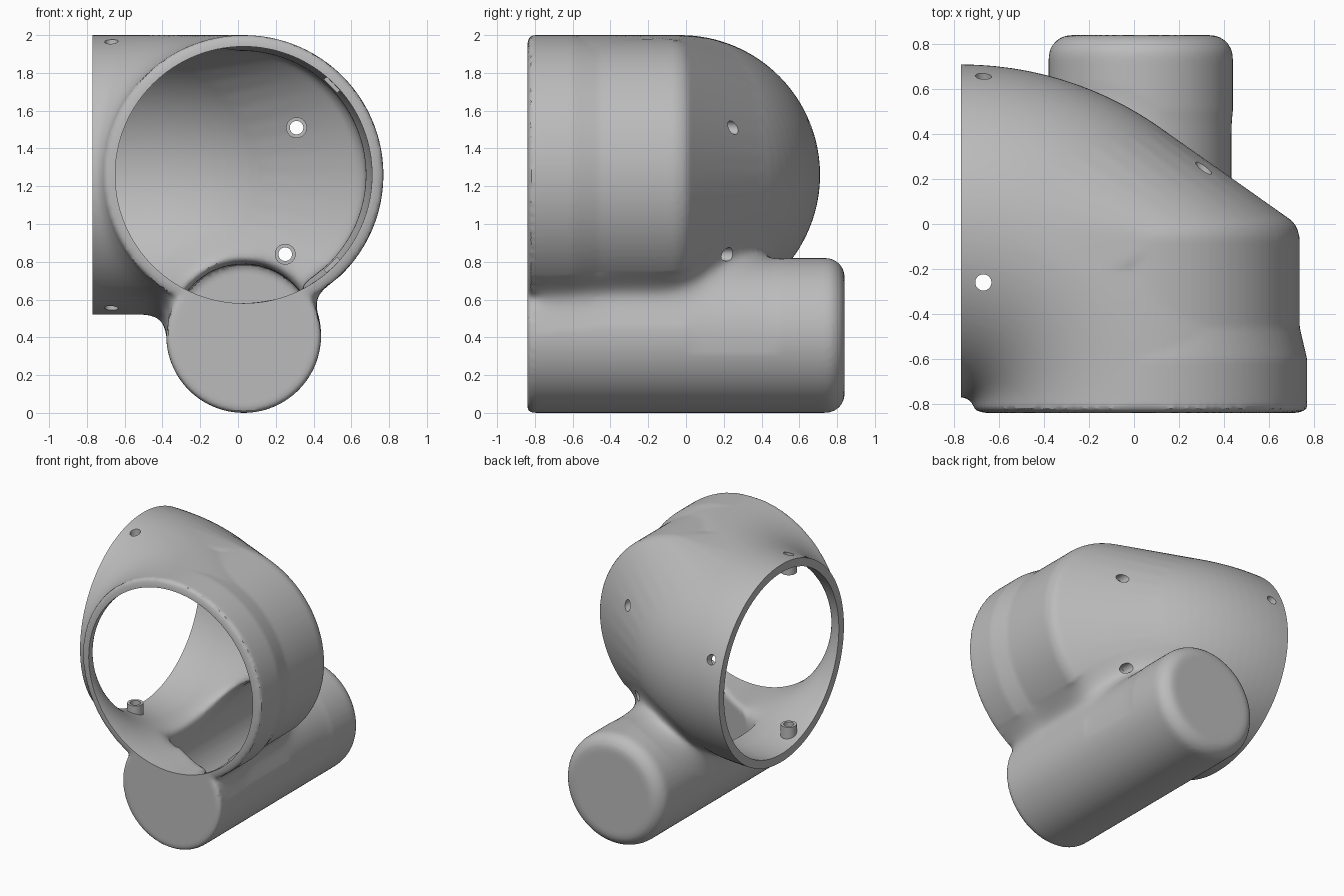
import bpy, bmesh, math
from mathutils import Vector, Matrix

if "Cube" in bpy.data.objects:
    bpy.data.objects.remove(bpy.data.objects["Cube"], do_unlink=True)

grey = bpy.data.materials.new("plain grey")
grey.use_nodes = True
GREY = (0.5, 0.5, 0.5, 1)
grey.diffuse_color = GREY
grey.node_tree.nodes["Principled BSDF"].inputs["Base Color"].default_value = GREY

PX, PY, BEND = -0.77, -0.83, 0.8          # pivot and radius of the elbow bend
CX, CZ, R = 0.03, 1.26, 0.74              # mouth centre and tube radius
BACK_X, BACK_R = 0.02, 0.717              # straight tube behind the front rim
LOW_Z, LOW_R = 0.41, 0.41                 # lower cylinder
SEG = 96
TURN = [2 * math.pi * i / SEG for i in range(SEG)]


def finish(bm, name):
    bmesh.ops.recalc_face_normals(bm, faces=bm.faces)
    me = bpy.data.meshes.new(name)
    bm.to_mesh(me)
    bm.free()
    me.materials.append(grey)
    ob = bpy.data.objects.new(name, me)
    bpy.context.collection.objects.link(ob)
    return ob


def apply(ob, kind, **settings):
    mod = ob.modifiers.new(kind, kind)
    for key, value in settings.items():
        setattr(mod, key, value)
    bpy.context.view_layer.objects.active = ob
    bpy.ops.object.modifier_apply(modifier=mod.name)


def boolean(ob, other, operation):
    apply(ob, 'BOOLEAN', object=other, operation=operation, solver='EXACT')
    bpy.data.objects.remove(other, do_unlink=True)


def ring_y(y, cx, cz, r, slant=0.0):
    return [Vector((cx + r * math.cos(a), y - slant * r * math.cos(a), cz + r * math.sin(a)))
            for a in TURN]


def bend_ring(phi, r, shift=(0, 0, 0)):
    out = Vector((math.sin(phi), math.cos(phi), 0))
    centre = Vector((PX, PY, CZ)) + out * BEND + Vector(shift)
    return [centre + out * r * math.cos(a) + Vector((0, 0, r * math.sin(a))) for a in TURN]


def loft(name, rings):
    bm = bmesh.new()
    loops = [[bm.verts.new(p) for p in ring] for ring in rings]
    for a, b in zip(loops, loops[1:]):
        for i in range(SEG):
            j = (i + 1) % SEG
            bm.faces.new((a[i], a[j], b[j], b[i]))
    bm.faces.new(loops[0])
    bm.faces.new(loops[-1])
    return finish(bm, name)


def rod(name, start, end, radius):
    start, end = Vector(start), Vector(end)
    axis = end - start
    bm = bmesh.new()
    turn = axis.to_track_quat('Z', 'Y').to_matrix().to_4x4()
    bmesh.ops.create_cone(bm, cap_ends=True, segments=32, radius1=radius, radius2=radius,
                          depth=axis.length, matrix=Matrix.Translation((start + end) / 2) @ turn)
    return finish(bm, name)


def block(name, centre, size, turn=0.0):
    bm = bmesh.new()
    m = Matrix.Translation(centre) @ Matrix.Rotation(turn, 4, 'Y') @ Matrix.Diagonal((*size, 1))
    bmesh.ops.create_cube(bm, size=1, matrix=m)
    return finish(bm, name)


def elbow(name, t, side_run, front_run):
    """Quarter bend from the side mouth to the front mouth, shrunk by t."""
    rings = [bend_ring(math.pi / 2 * i / 32, R - t) for i in range(33)]
    rings.insert(0, bend_ring(0, R - t, (-side_run, 0, 0)))
    if front_run:
        rings.append(bend_ring(math.pi / 2, R - t, (0, -front_run, 0)))
    return loft(name, rings)


def shoulder(name, t):
    """Slanted corner wrapped between the bend and the end of the front tube."""
    bm = bmesh.new()
    for i in range(9):
        for p in bend_ring(math.radians(14 + 4 * i), R - t)[::2]:
            if math.hypot(p.x - PX, p.y - PY) >= BEND - 0.001:
                bm.verts.new(p)
    for y, r in ((-0.09, 0), (-0.045, 0.003), (-0.01, 0.015), (0.015, 0.035)):
        for p in ring_y(y - t * 0.6, BACK_X, CZ, BACK_R - r - t):
            bm.verts.new(p)
    hull = bmesh.ops.convex_hull(bm, input=bm.verts)
    spare = {v for v in hull["geom_interior"] if isinstance(v, bmesh.types.BMVert)}
    spare |= {v for v in bm.verts if not v.link_faces}
    bmesh.ops.delete(bm, geom=list(spare), context='VERTS')
    return finish(bm, name)


def round_end(y, side, radius, r):
    steps = [math.pi / 2 * i / 6 for i in range(7)]
    return [ring_y(y + side * r * (1 - math.sin(a)), CX, LOW_Z, radius - r * (1 - math.cos(a)))
            for a in steps]


def soften(ob, voxel, wall, band, rounds):
    """Even mesh, then relax the joint with the lower cylinder into a fillet."""
    apply(ob, 'REMESH', mode='VOXEL', voxel_size=voxel)
    group = ob.vertex_groups.new(name="fillet")
    joint = []
    for v in ob.data.vertices:
        x, y, z = v.co
        to_low = abs(math.hypot(x - CX, z - LOW_Z) - LOW_R)
        to_bend = abs(math.hypot(math.hypot(x - PX, y - PY) - BEND, z - CZ) - R + wall)
        to_tube = abs(math.hypot(x - BACK_X, z - CZ) - BACK_R + wall)
        body = min(to_bend, to_tube if y < 0.05 else 1) < band or (x > 0.1 and 0 < y < 0.5)
        if to_low < band and body and z > 0.32 and -0.81 < y < 0.7:
            joint.append(v.index)
    group.add(joint, 1.0, 'REPLACE')
    apply(ob, 'SMOOTH', factor=0.5, iterations=rounds, vertex_group="fillet")
    apply(ob, 'SMOOTH', factor=0.5, iterations=2)


# Outer solid: bend, front tube with rolled rim, slanted corner, lower cylinder
housing = elbow("housing", 0, 0.06, 0)
tube = [(-0.84, CX, 0.70), (-0.832, CX, 0.72), (-0.815, CX, 0.735), (-0.79, CX, R),
        (-0.6, CX, R), (-0.46, BACK_X, BACK_R), (-0.06, BACK_X, BACK_R)]
boolean(housing, loft("front_tube", [ring_y(y, cx, CZ, r) for y, cx, r in tube]), 'UNION')
boolean(housing, shoulder("slanted_corner", 0), 'UNION')
lower = round_end(-0.84, 1, LOW_R, 0.03)[::-1] + round_end(0.84, -1, LOW_R, 0.1)
boolean(housing, loft("lower_cylinder", lower), 'UNION')
soften(housing, 0.016, 0, 0.18, 260)

# Flat side mouth
boolean(housing, block("mouth_cutter", (-1.27, 0, 1), (1, 3, 3)), 'DIFFERENCE')

# Hollow inside, opening into the lower cylinder
WALL = 0.06
cavity = elbow("cavity", WALL, 0.2, 0.2)
inner = [ring_y(y, BACK_X, CZ, BACK_R - WALL) for y in (-0.9, -0.1)]
boolean(cavity, loft("tube_hollow", inner), 'UNION')
boolean(cavity, shoulder("corner_hollow", WALL), 'UNION')
hollow = [ring_y(-0.57, CX, LOW_Z, 0.38, 0.6)] + round_end(0.79, -1, 0.38, 0.03)
boolean(cavity, loft("lower_hollow", hollow), 'UNION')
soften(cavity, 0.018, WALL, 0.16, 120)
boolean(housing, cavity, 'DIFFERENCE')

# Screw bosses and snap lugs
bosses = [((0.31, 0.0, 1.51), (0.31, 0.17, 1.51)), ((0.25, -0.02, 0.84), (0.25, 0.15, 0.84)),
          ((-0.67, -0.26, 0.59), (-0.67, -0.26, 0.69)), ((-0.67, -0.26, 1.83), (-0.67, -0.26, 1.93))]
for a, b in bosses:
    boolean(housing, rod("boss", a, b, 0.055), 'UNION')
for side in (1, -1):
    boolean(housing, block("lug", (0.5, -0.74, CZ + side * 0.48), (0.03, 0.06, 0.1),
                           -side * math.radians(45)), 'UNION')

# Screw holes
holes = [((0.31, -0.2, 1.51), (0.31, 0.6, 1.51)), ((0.25, -0.2, 0.84), (0.25, 1, 0.84)),
         ((-0.67, -0.26, 0.3), (-0.67, -0.26, 2.2)), ((-0.67, 0.5, 1.46), (-0.67, 0.9, 1.62))]
for a, b in holes:
    boolean(housing, rod("hole_cutter", a, b, 0.036), 'DIFFERENCE')

bpy.ops.object.select_all(action='DESELECT')
housing.select_set(True)
bpy.context.view_layer.objects.active = housing
bpy.ops.object.shade_smooth_by_angle(angle=math.radians(30))
